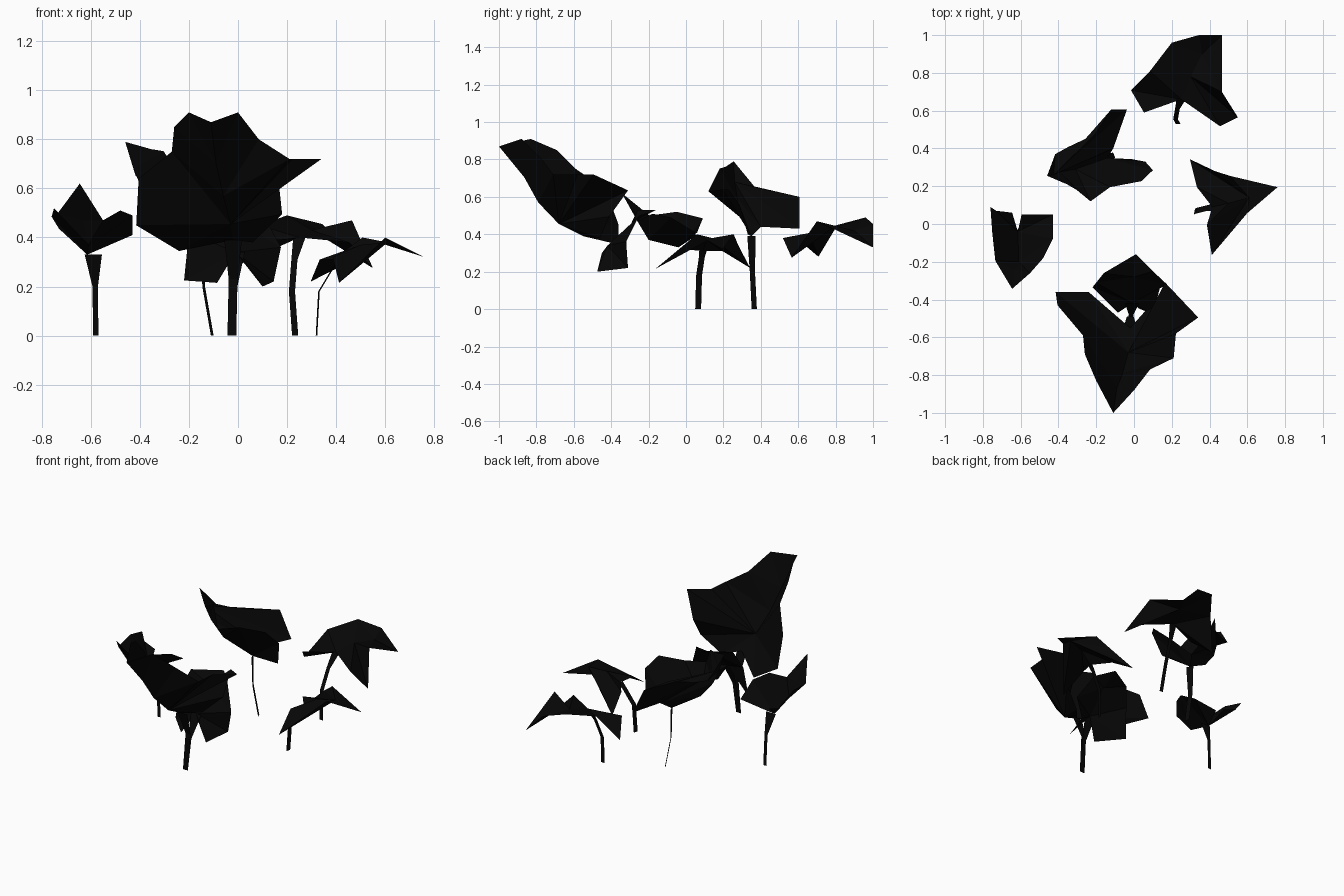
import bpy
from mathutils import Vector

black = bpy.data.materials.new("dark_foliage")
black.diffuse_color = (0.002, 0.002, 0.002, 1)


def make_object(name, verts, faces):
    mesh = bpy.data.meshes.new(name)
    mesh.from_pydata([tuple(v) for v in verts], [], faces)
    mesh.materials.append(black)
    mesh.update()
    obj = bpy.data.objects.new(name, mesh)
    bpy.context.collection.objects.link(obj)
    return obj


def leaf(name, spine, left, right, tip):
    """Heart leaf: zip each rim (back lobe to tip) to the midrib with triangles."""
    rib = [Vector(p) for p in spine] + [Vector(tip)]
    verts, faces = list(rib), []
    for side, rim in enumerate((left, right)):
        rim = [Vector(p) for p in rim]
        base = len(verts)
        verts += rim
        ids = list(range(base, base + len(rim))) + [len(rib) - 1]
        i = j = 0
        while i < len(ids) - 1 or j < len(rib) - 2:
            a, b = verts[ids[i]], rib[j]
            step_rim = j >= len(rib) - 2
            if not step_rim and i < len(ids) - 2:
                step_rim = (verts[ids[i + 1]] - b).length <= (rib[j + 1] - a).length
            if step_rim:
                f = (j, ids[i], ids[i + 1])
                i += 1
            else:
                f = (j, ids[i], j + 1)
                j += 1
            faces.append(f if side else f[::-1])
    return make_object(name, verts, faces)


def stem(name, path, direction, width, flare=2.0):
    """Flat ribbon stem, widened along one direction and flared where it meets the leaf."""
    side = Vector(direction).normalized() * width / 2
    verts = []
    for k, p in enumerate(path):
        s = side * (flare if k == len(path) - 1 else 1)
        verts += [Vector(p) - s, Vector(p) + s]
    faces = [(2 * k, 2 * k + 1, 2 * k + 3, 2 * k + 2) for k in range(len(path) - 1)]
    return make_object(name, verts, faces)


X, Y = (1, 0, 0), (0, 1, 0)

# Front plant: large upright leaf and a small drooping leaf behind it
leaf("front_large_leaf",
     [(-.02, -.55, .39), (-.03, -.68, .455), (-.06, -.79, .57), (-.09, -.865, .705)],
     [(-.24, -.36, .345), (-.415, -.36, .45), (-.405, -.43, .64), (-.27, -.59, .75),
      (-.26, -.69, .85), (-.2, -.83, .91)],
     [(.06, -.46, .38), (.18, -.41, .495), (.165, -.31, .635), (.34, -.495, .72),
      (.222, -.58, .72), (.21, -.71, .72), (.085, -.77, .80), (0, -.88, .91)],
     (-.11, -1, .87))
leaf("front_small_leaf",
     [(-.01, -.42, .34), (0, -.28, .47)],
     [(-.085, -.47, .215), (-.22, -.335, .225), (-.2, -.31, .42), (-.16, -.26, .53)],
     [(.03, -.45, .3), (.1, -.475, .2), (.145, -.31, .22), (.175, -.32, .36), (.1, -.25, .5)],
     (.01, -.16, .53))
stem("front_large_stem", [(-.025, -.51, 0), (-.02, -.49, .23), (-.02, -.55, .39)], X, .036)
stem("front_small_stem", [(-.02, -.51, 0), (-.015, -.48, .2), (-.01, -.42, .34)], X, .025, 3)

# Left plant
leaf("left_leaf",
     [(-.615, -.04, .33), (-.61, -.2, .37), (-.63, -.24, .47)],
     [(-.645, .06, .41), (-.73, .07, .436), (-.76, .09, .485), (-.75, -.05, .52),
      (-.734, -.195, .50)],
     [(-.595, .05, .39), (-.43, .05, .41), (-.43, -.08, .49), (-.48, -.18, .51),
      (-.55, -.26, .47)],
     (-.645, -.343, .62))
stem("left_stem", [(-.58, .01, 0), (-.582, 0, .2), (-.59, -.04, .33)], X, .022, 3.2)

# Right plant
leaf("right_leaf",
     [(.415, .09, .31), (.5, .11, .37), (.61, .14, .38)],
     [(.333, .195, .31), (.296, .343, .22), (.428, .28, .34), (.507, .255, .40)],
     [(.386, -.005, .32), (.412, -.164, .215), (.6, .058, .40)],
     (.76, .195, .32))
stem("right_stem", [(.32, .065, 0), (.33, .07, .18), (.39, .085, .28), (.415, .09, .31)],
     (.2, 1, 0), .032, 1.3)

# Middle plant
leaf("middle_leaf",
     [(-.14, .35, .39), (-.31, .29, .49), (-.39, .275, .59), (-.425, .26, .68)],
     [(-.11, .40, .44), (-.037, .607, .43), (-.12, .607, .6), (-.206, .475, .63),
      (-.35, .407, .635), (-.417, .37, .65)],
     [(-.01, .343, .40), (.06, .33, .40), (.1, .285, .56), (.04, .227, .64),
      (-.127, .195, .64), (-.23, .12, .63), (-.303, .18, .752), (-.354, .21, .76)],
     (-.46, .255, .79))
stem("middle_stem", [(-.105, .365, 0), (-.14, .355, .2), (-.14, .35, .39)], (-.4, 1, 0), .03, 1.6)

# Back plant
leaf("back_leaf",
     [(.25, .66, .40), (.3, .78, .43), (.36, .9, .42)],
     [(.053, .59, .38), (-.016, .708, .28), (.085, .81, .45), (.2, .96, .49), (.343, 1, .455)],
     [(.455, .518, .38), (.55, .565, .275), (.465, .70, .47)],
     (.465, 1, .33))
stem("back_stem", [(.233, .53, 0), (.22, .555, .18), (.23, .61, .31), (.25, .66, .40)], X, .025)
